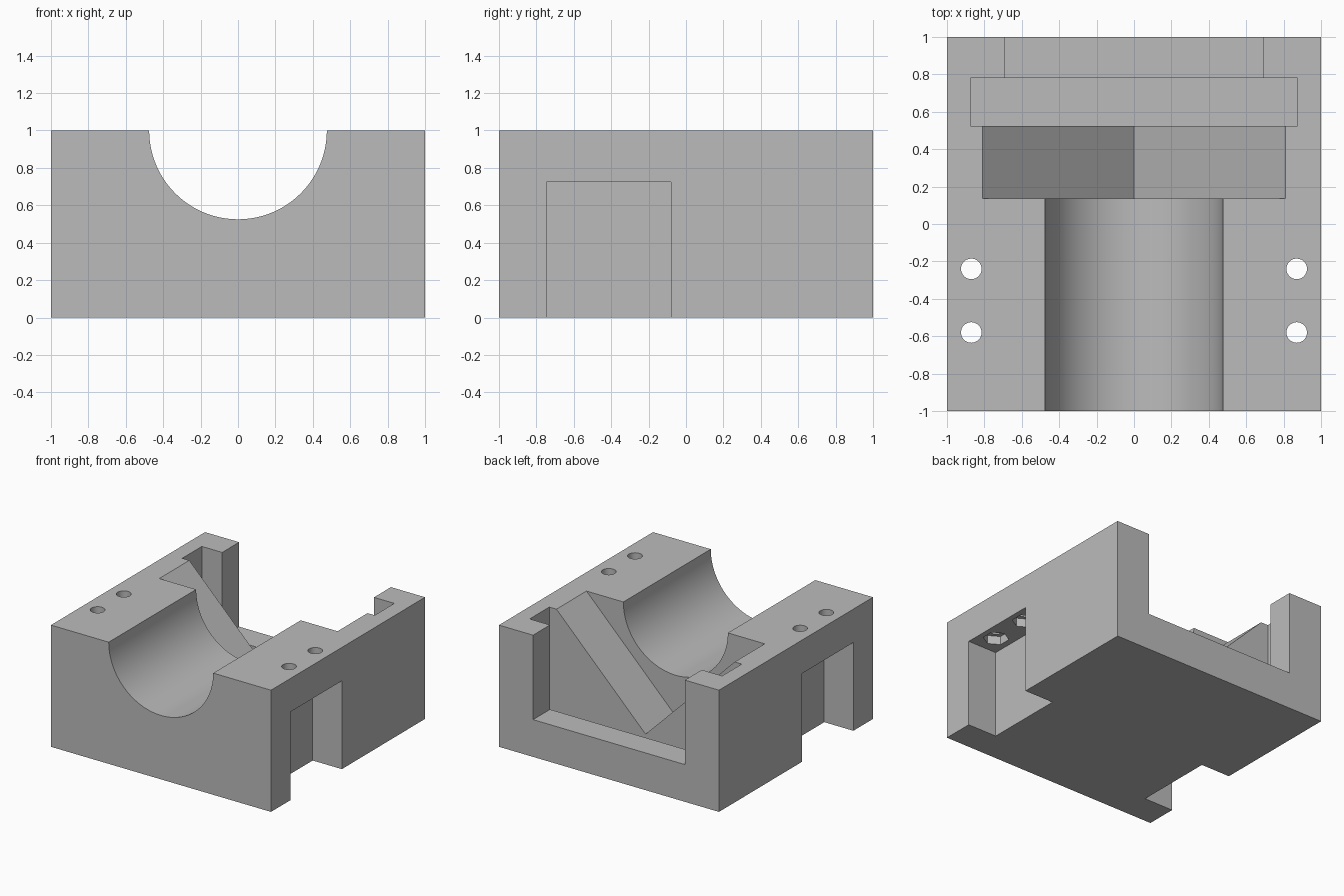
import bpy
import bmesh
from math import cos, sin, pi, radians
from mathutils import Vector

if "Cube" in bpy.data.objects:
    bpy.data.objects.remove(bpy.data.objects["Cube"])

grey = bpy.data.materials.new("plain grey")
grey.use_nodes = True
grey.diffuse_color = (0.5, 0.5, 0.5, 1)
grey.node_tree.nodes["Principled BSDF"].inputs["Base Color"].default_value = (0.5, 0.5, 0.5, 1)


def prism(name, profile, sweep):
    """Extrude a closed planar profile along the sweep vector."""
    bm = bmesh.new()
    base = bm.faces.new([bm.verts.new(p) for p in profile])
    ext = bmesh.ops.extrude_face_region(bm, geom=[base], use_keep_orig=True)
    verts = [e for e in ext["geom"] if isinstance(e, bmesh.types.BMVert)]
    bmesh.ops.translate(bm, verts=verts, vec=Vector(sweep))
    bmesh.ops.recalc_face_normals(bm, faces=bm.faces)
    mesh = bpy.data.meshes.new(name)
    bm.to_mesh(mesh)
    bm.free()
    mesh.materials.append(grey)
    obj = bpy.data.objects.new(name, mesh)
    bpy.context.collection.objects.link(obj)
    return obj


def box(name, x0, x1, y0, y1, z0, z1):
    return prism(name, [(x0, y0, z0), (x1, y0, z0), (x1, y1, z0), (x0, y1, z0)], (0, 0, z1 - z0))


def upright(name, x, y, z0, z1, radius, sides):
    """Vertical round or polygonal cutter with corners on the y axis."""
    ring = [2 * pi * i / sides for i in range(sides)]
    return prism(name, [(x + radius * sin(a), y + radius * cos(a), z0) for a in ring], (0, 0, z1 - z0))


# Main block
block = box("holder_block", -1, 1, -1, 1, 0, 1)

# Half-round bore, V seat, wide cross slot and open back
ring = [2 * pi * i / 96 for i in range(96)]
cutters = [
    prism("bore_cutter", [(0.475 * cos(a), -1.1, 1 + 0.475 * sin(a)) for a in ring], (0, 1.3, 0)),
    prism("bore_end_cutter", [(0, 0.135, 0.19), (1.01, 0.135, 1.2), (-1.01, 0.135, 1.2)], (0, 0.45, 0)),
    box("cross_slot_cutter", -0.875, 0.875, 0.525, 0.78, 0.125, 1.3),
    box("back_opening_cutter", -0.69, 0.69, 0.7, 1.1, 0.306, 1.4),
]

# Side notches with bolt holes and nut pockets above them
for side in (-1, 1):
    inner, outer = sorted((side * 0.735, side * 1.1))
    cutters.append(box("side_notch_cutter", inner, outer, -0.745, -0.08, -0.1, 0.725))
    for y in (-0.24, -0.58):
        cutters.append(upright("nut_pocket_cutter", side * 0.87, y, 0.65, 0.795, 0.098, 6))
        cutters.append(upright("bolt_hole_cutter", side * 0.87, y, 0.6, 1.1, 0.055, 32))

# Cut the block and discard the cutters
bpy.ops.object.select_all(action="DESELECT")
block.select_set(True)
bpy.context.view_layer.objects.active = block
for cutter in cutters:
    cutter.hide_render = True
    mod = block.modifiers.new(cutter.name, "BOOLEAN")
    mod.operation = "DIFFERENCE"
    mod.solver = "EXACT"
    mod.object = cutter
    bpy.ops.object.modifier_apply(modifier=mod.name)
    bpy.data.objects.remove(cutter)

bpy.ops.object.shade_smooth_by_angle(angle=radians(30))
